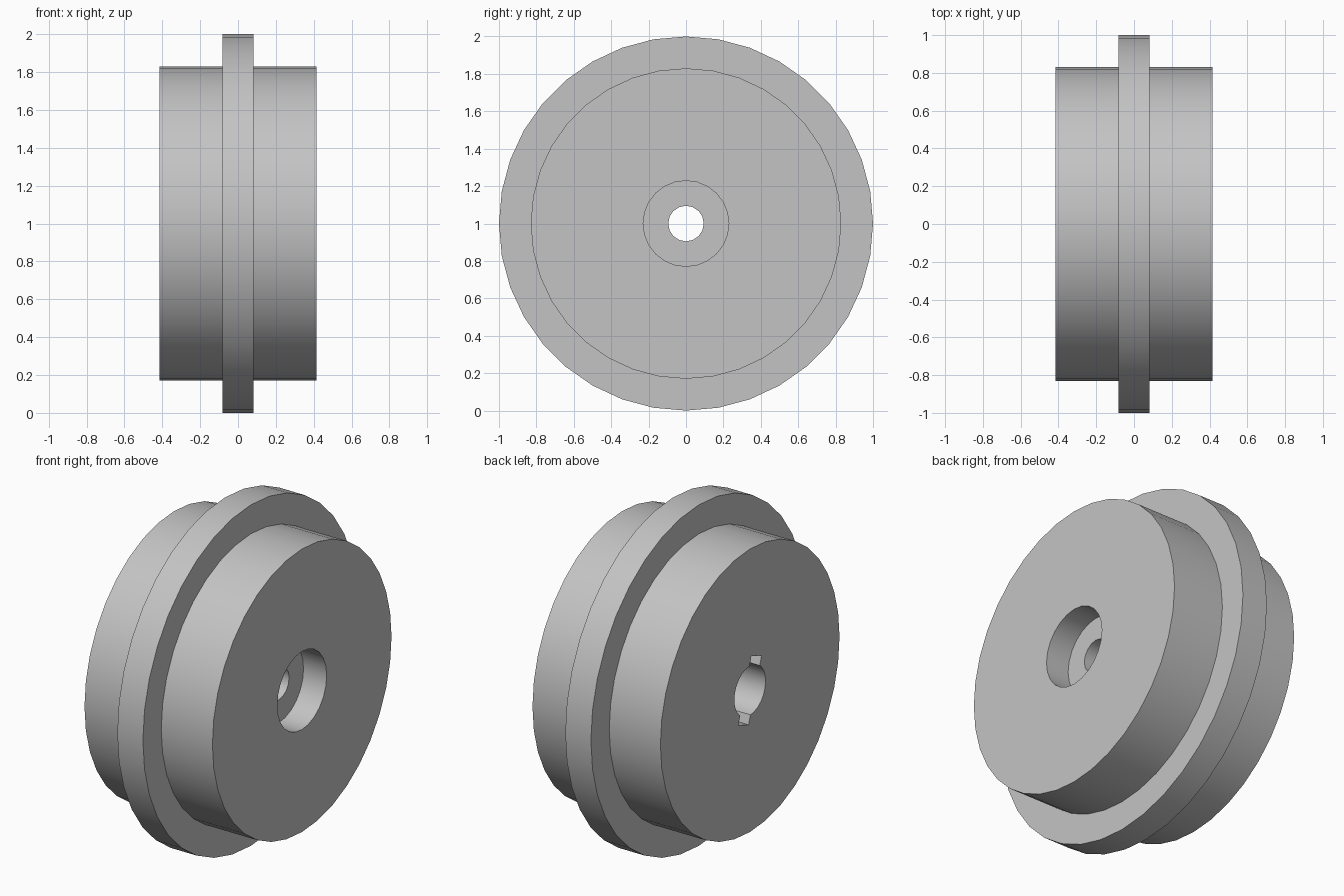
import bpy
from math import radians, pi

cube = bpy.data.objects.get("Cube")
if cube:
    bpy.data.objects.remove(cube, do_unlink=True)

HALF_WIDTH = 0.415
AXIS_Z = 1.0

grey = bpy.data.materials.new("light grey")
grey.use_nodes = True
grey.diffuse_color = (0.55, 0.55, 0.55, 1)
grey.node_tree.nodes["Principled BSDF"].inputs["Base Color"].default_value = (0.55, 0.55, 0.55, 1)


def disc(name, radius, x0, x1, sides):
    """Cylinder lying along x from x0 to x1."""
    bpy.ops.mesh.primitive_cylinder_add(
        vertices=sides, radius=radius, depth=x1 - x0,
        location=((x0 + x1) / 2, 0, AXIS_Z), rotation=(0, pi / 2, 0))
    obj = bpy.context.object
    obj.name = name
    obj.data.materials.append(grey)
    return obj


def combine(target, other, operation):
    """Apply a boolean and remove the helper object."""
    mod = target.modifiers.new(operation.lower(), 'BOOLEAN')
    mod.operation = operation
    mod.solver = 'EXACT'
    mod.object = other
    other.hide_render = True
    bpy.context.view_layer.objects.active = target
    bpy.ops.object.modifier_apply(modifier=mod.name)
    bpy.data.objects.remove(other, do_unlink=True)


# Wide drum with a raised central flange
wheel = disc("flanged_wheel", 0.83, -HALF_WIDTH, HALF_WIDTH, 36)
combine(wheel, disc("flange", 1.0, -0.083, 0.083, 36), 'UNION')

# Round recess on the left face, narrow bore right through
combine(wheel, disc("recess_cutter", 0.229, HALF_WIDTH - 0.15, 0.6, 24), 'DIFFERENCE')
combine(wheel, disc("bore_cutter", 0.095, -0.6, 0.6, 16), 'DIFFERENCE')

# Wider keyed socket on the right face, with two opposite slots
SOCKET_END = 0.0
socket = disc("socket_cutter", 0.145, -0.6, SOCKET_END, 24)
bpy.ops.mesh.primitive_cube_add(
    size=1, location=((SOCKET_END - 0.6) / 2, 0, AXIS_Z),
    rotation=(radians(18.5), 0, 0))
slots = bpy.context.object
slots.name = "slot_cutter"
slots.scale = (SOCKET_END + 0.6, 0.1, 0.38)
slots.data.materials.append(grey)
combine(socket, slots, 'UNION')
combine(wheel, socket, 'DIFFERENCE')

# One colour, smooth rims, crisp edges
wheel.data.materials.clear()
wheel.data.materials.append(grey)
bpy.ops.object.select_all(action='DESELECT')
wheel.select_set(True)
bpy.context.view_layer.objects.active = wheel
bpy.ops.object.shade_smooth_by_angle(angle=radians(30))
